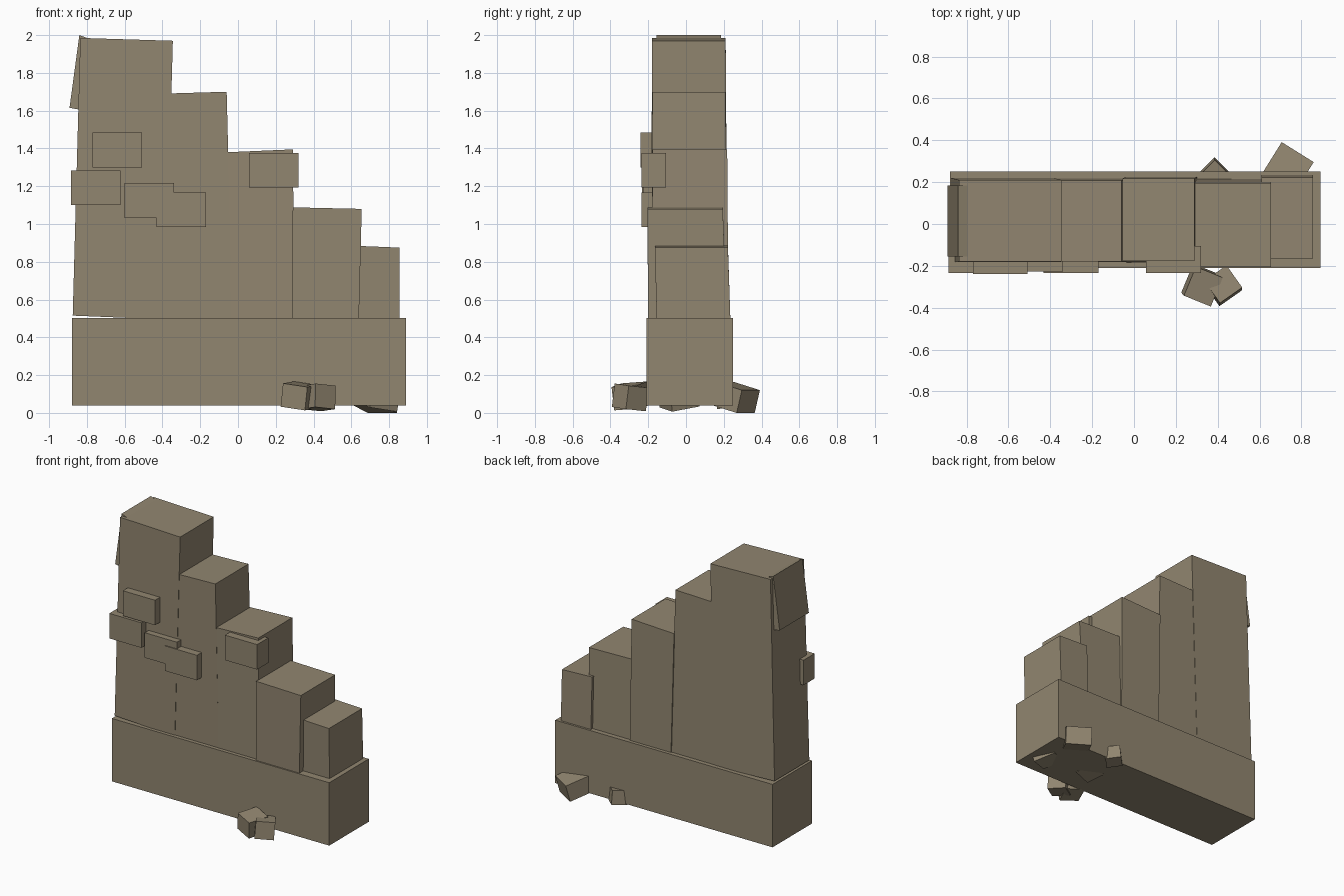
import bpy
from math import radians
from mathutils import Euler, Vector

stone = bpy.data.materials.new("weathered_stone")
stone.diffuse_color = (0.285, 0.238, 0.162, 1)

FACES = [(0, 3, 2, 1), (4, 5, 6, 7), (0, 1, 5, 4),
         (1, 2, 6, 5), (2, 3, 7, 6), (3, 0, 4, 7)]


def make(name, verts):
    mesh = bpy.data.meshes.new(name)
    mesh.from_pydata(verts, [], FACES)
    mesh.materials.append(stone)
    ob = bpy.data.objects.new(name, mesh)
    bpy.context.collection.objects.link(ob)
    return ob


def block(name, xb, xt, yb, yt, zb, zt):
    """Leaning block: x and y ranges at bottom and top, z at left and right."""
    v = []
    for x, y, z in ((xb, yb, zb), (xt, yt, zt)):
        v += [(x[0], y[0], z[0]), (x[1], y[0], z[1]),
              (x[1], y[1], z[1]), (x[0], y[1], z[0])]
    return make(name, v)


def box(name, x, y, z):
    return block(name, x, x, y, y, (z[0], z[0]), (z[1], z[1]))


def rubble(name, loc, size, rot):
    h = Vector(size) / 2
    ob = box(name, (-h.x, h.x), (-h.y, h.y), (-h.z, h.z))
    ob.data.transform(Euler([radians(a) for a in rot]).to_matrix().to_4x4())
    ob.location = loc


# Plinth
box("base", (-0.88, 0.89), (-0.21, 0.25), (0.04, 0.503))

# Stepped, slightly leaning wall sections
block("wall_1", (-0.875, -0.385), (-0.835, -0.345), (-0.185, 0.22), (-0.18, 0.21),
      (0.515, 0.495), (1.985, 1.97))
block("wall_2", (-0.40, -0.03), (-0.40, -0.06), (-0.182, 0.218), (-0.178, 0.208),
      (0.49, 0.50), (1.69, 1.70))
block("wall_3", (-0.035, 0.30), (-0.055, 0.29), (-0.183, 0.225), (-0.177, 0.218),
      (0.49, 0.50), (1.38, 1.395))
block("wall_4", (0.285, 0.64), (0.29, 0.655), (-0.20, 0.215), (-0.205, 0.195),
      (0.49, 0.50), (1.088, 1.08))
block("wall_5", (0.61, 0.855), (0.61, 0.855), (-0.155, 0.235), (-0.165, 0.222),
      (0.49, 0.495), (0.885, 0.875))

# Loose slab at the high end
block("end_slab", (-0.892, -0.835), (-0.84, -0.785), (-0.155, 0.185), (-0.155, 0.185),
      (1.615, 1.605), (2.0, 1.98))

# Raised bricks on the front
for i, (x, z, y) in enumerate([(-0.77, 1.30, -0.24), (-0.885, 1.10, -0.233),
                               (-0.60, 1.032, -0.228), (-0.432, 0.983, -0.235),
                               (0.058, 1.193, -0.235)]):
    box(f"raised_brick_{i + 1}", (x, x + 0.262), (y, y + 0.13), (z, z + 0.184))

# Fallen stones
rubble("rubble_front_left", (0.325, -0.292, 0.09), (0.14, 0.15, 0.125), (4, 8, -22))
rubble("rubble_front_right", (0.425, -0.295, 0.082), (0.13, 0.13, 0.125), (-5, 5, 35))
rubble("rubble_back_large", (0.73, 0.26, 0.082), (0.18, 0.17, 0.125), (-15, 0, -32))
rubble("rubble_back_small", (0.385, 0.235, 0.08), (0.11, 0.11, 0.10), (6, -5, 45))
rubble("rubble_under_end", (0.75, -0.04, 0.09), (0.16, 0.16, 0.12), (10, 8, 25))
rubble("rubble_under_middle", (0.40, 0.0, 0.09), (0.14, 0.14, 0.11), (9, -8, 15))
